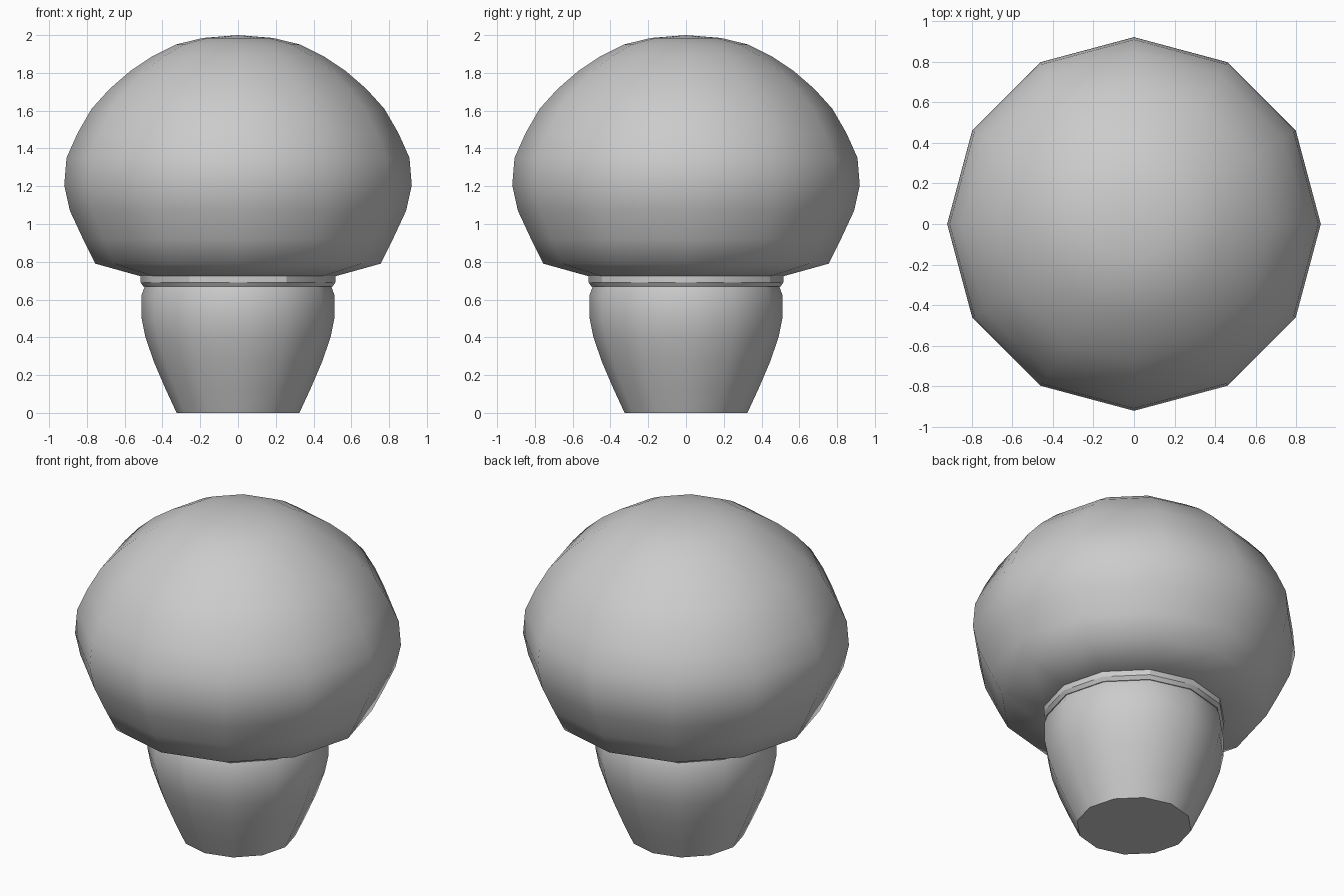
import bpy, math

if "Cube" in bpy.data.objects:
    bpy.data.objects.remove(bpy.data.objects["Cube"])

SIDES = 12


def lathe(name, profile, smooth_angle):
    """Revolve (radius, z) points, listed bottom to top, about the z axis."""
    verts, rings, faces = [], [], []
    for r, z in profile:
        n = 1 if r == 0 else SIDES
        rings.append([len(verts) + i for i in range(n)])
        for i in range(n):
            a = math.tau * i / SIDES
            verts.append((r * math.cos(a), r * math.sin(a), z))
    for lo, hi in zip(rings, rings[1:]):
        for i in range(SIDES):
            j = (i + 1) % SIDES
            if len(hi) == 1:
                faces.append((lo[i], lo[j], hi[0]))
            else:
                faces.append((lo[i], lo[j], hi[j], hi[i]))
    # flat end caps
    faces.append(tuple(reversed(rings[0])))
    if len(rings[-1]) > 1:
        faces.append(tuple(rings[-1]))
    mesh = bpy.data.meshes.new(name)
    mesh.from_pydata(verts, [], faces)
    obj = bpy.data.objects.new(name, mesh)
    bpy.context.collection.objects.link(obj)
    bpy.ops.object.select_all(action='DESELECT')
    obj.select_set(True)
    bpy.context.view_layer.objects.active = obj
    bpy.ops.object.shade_smooth_by_angle(angle=math.radians(smooth_angle))
    return obj


# Stem: narrow foot swelling towards the collar
lathe("stem", [(0.325, 0), (0.385, 0.13), (0.445, 0.27), (0.49, 0.40),
               (0.51, 0.50), (0.51, 0.625), (0.49, 0.68)], 40)

# Collar: thin bevelled ring under the cap
lathe("collar", [(0.49, 0.668), (0.50, 0.668), (0.515, 0.69), (0.515, 0.73)], 30)

# Cap: broad rounded dome with a shallow underside
lathe("cap", [(0.51, 0.722), (0.755, 0.79), (0.82, 0.92), (0.89, 1.07),
              (0.92, 1.205), (0.908, 1.35), (0.85, 1.48), (0.775, 1.61),
              (0.68, 1.715), (0.57, 1.81), (0.45, 1.89), (0.33, 1.95),
              (0.185, 1.985), (0, 2.0)], 60)
